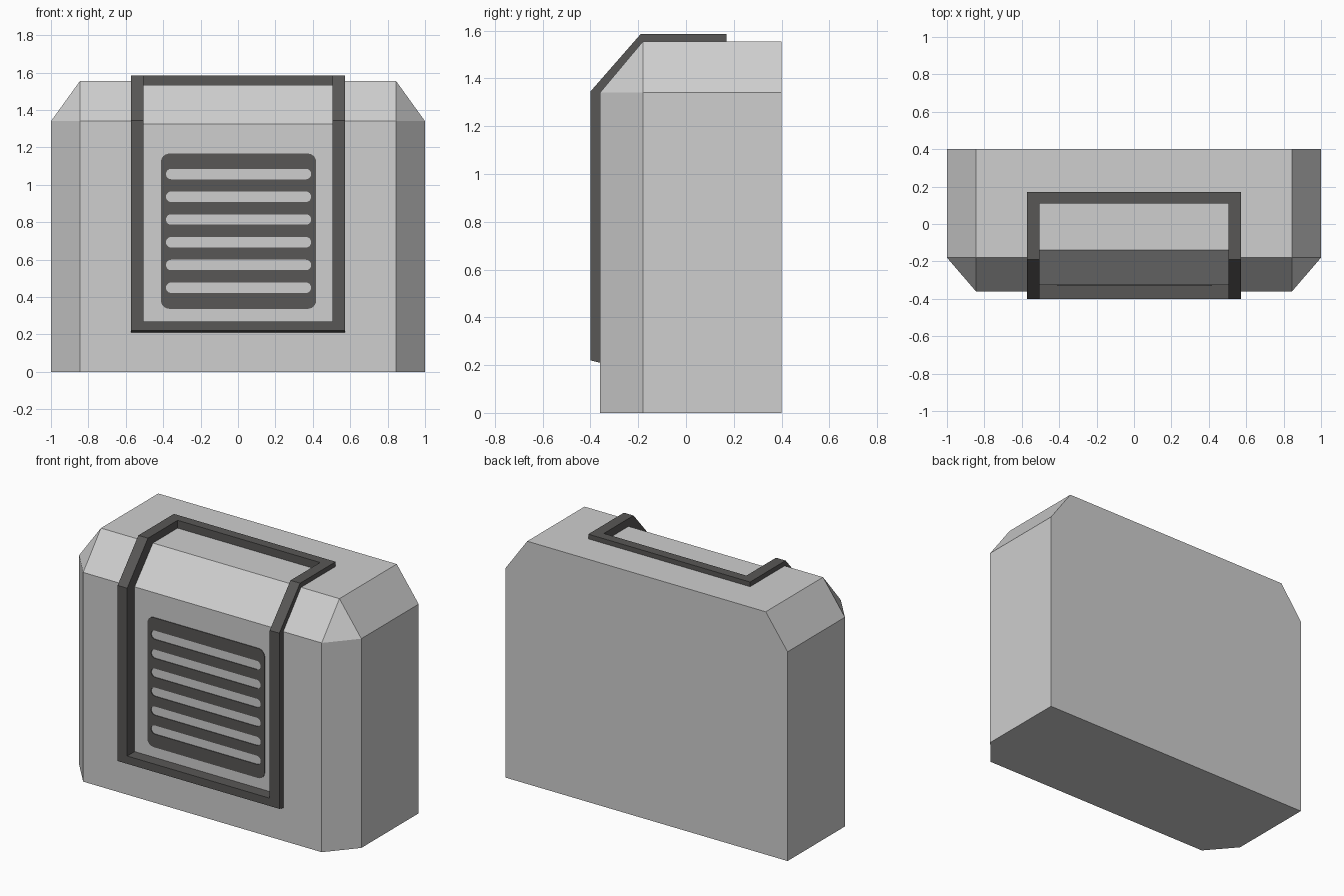
import bpy, bmesh, math

if "Cube" in bpy.data.objects:
    bpy.data.objects.remove(bpy.data.objects["Cube"])


def material(name, rgb):
    m = bpy.data.materials.new(name)
    m.diffuse_color = (*rgb, 1)
    m.use_nodes = True
    m.node_tree.nodes["Principled BSDF"].inputs["Base Color"].default_value = m.diffuse_color
    return m


LIGHT = material("light_grey", (0.62, 0.62, 0.62))
DARK = material("dark_grey", (0.098, 0.095, 0.092))


def add_object(name, bm, mat):
    bmesh.ops.recalc_face_normals(bm, faces=bm.faces[:])
    me = bpy.data.meshes.new(name)
    bm.to_mesh(me)
    bm.free()
    me.materials.append(mat)
    ob = bpy.data.objects.new(name, me)
    bpy.context.collection.objects.link(ob)
    return ob


def prism(name, profile, hx, mat):
    """Extrude a (y, z) profile from -hx to hx."""
    bm = bmesh.new()
    face = bm.faces.new([bm.verts.new((-hx, y, z)) for y, z in profile])
    geo = bmesh.ops.extrude_face_region(bm, geom=[face])["geom"]
    bmesh.ops.translate(bm, vec=(2 * hx, 0, 0),
                        verts=[v for v in geo if isinstance(v, bmesh.types.BMVert)])
    return add_object(name, bm, mat)


def cut(ob, margin, depth, mat):
    """Cut the bent panel opening out of an object."""
    m, d = margin, depth
    profile = [(-0.6, 0.27 - m), (-0.325 + d, 0.27 - m), (-0.325 + d, 1.325 - d / 2),
               (-0.14 + d / 2, 1.535 - d), (0.11 + m, 1.535 - d), (0.11 + m, 1.8), (-0.6, 1.8)]
    cutter = prism("cutter", profile, 0.505 + m, mat)
    cutter.hide_render = True
    mod = ob.modifiers.new("opening", 'BOOLEAN')
    mod.operation = 'DIFFERENCE'
    mod.solver = 'EXACT'
    mod.object = cutter
    bpy.context.view_layer.objects.active = ob
    bpy.ops.object.modifier_apply(modifier=mod.name)
    bpy.data.objects.remove(cutter)


# Housing: box with chamfered front corners and sloped upper edges
bm = bmesh.new()
for s in (-1, 1):
    for z in (0, 1.34):
        for x, y in ((1, 0.4), (1, -0.18), (0.845, -0.36)):
            bm.verts.new((s * x, y, z))
    for y in (0.4, -0.18):
        bm.verts.new((s * 0.845, y, 1.555))
bmesh.ops.convex_hull(bm, input=bm.verts[:])
bmesh.ops.dissolve_limit(bm, angle_limit=0.02, verts=bm.verts[:], edges=bm.edges[:])
housing = add_object("housing", bm, LIGHT)
cut(housing, 0.03, 0, LIGHT)  # recessed panel, its rim covered by the frame

# Frame: raised band running up the front, over the slope and onto the top
frame = prism("panel_frame", [(-0.40, 0.22), (-0.40, 1.345), (-0.19, 1.585), (0.17, 1.585),
                              (0.17, 1.50), (-0.13, 1.50), (-0.30, 1.31), (-0.30, 0.195)],
              0.573, DARK)
cut(frame, 0, 0.1, DARK)


# Grille: thin rounded plate with six rounded slots
def rounded_loop(curve, hx, hz, cz, r, steps=6):
    pts = []
    for k, (sx, sz) in enumerate(((1, 1), (-1, 1), (-1, -1), (1, -1))):
        for i in range(steps + 1):
            a = math.pi / 2 * (k + i / steps)
            pts.append((sx * (hx - r) + r * math.cos(a),
                        cz + sz * (hz - r) + r * math.sin(a)))
    sp = curve.splines.new('POLY')
    sp.points.add(len(pts) - 1)
    for p, (x, z) in zip(sp.points, pts):
        p.co = (x, z, 0, 1)
    sp.use_cyclic_u = True


curve = bpy.data.curves.new("grille", 'CURVE')
curve.dimensions = '2D'
curve.fill_mode = 'BOTH'
curve.extrude = 0.003
rounded_loop(curve, 0.415, 0.415, 0.752, 0.045)
for i in range(6):
    rounded_loop(curve, 0.388, 0.028, 0.45 + 0.1215 * i, 0.0275)
curve.materials.append(DARK)
grille = bpy.data.objects.new("grille", curve)
bpy.context.collection.objects.link(grille)
grille.location = (0.003, -0.3265, 0)
grille.rotation_euler = (math.pi / 2, 0, 0)
bpy.ops.object.select_all(action='DESELECT')
grille.select_set(True)
bpy.context.view_layer.objects.active = grille
bpy.ops.object.convert(target='MESH')
